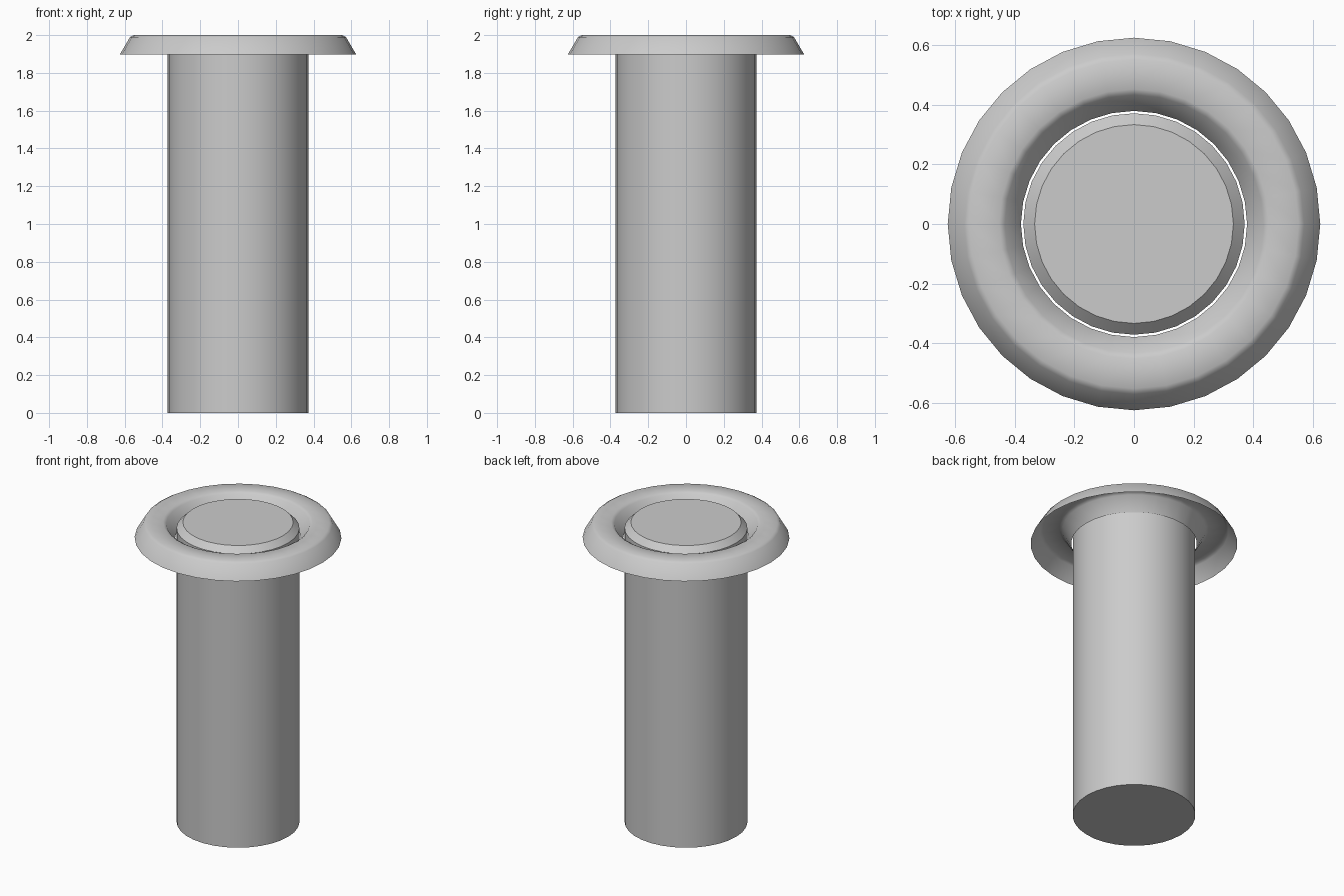
import bpy, bmesh, math

if "Cube" in bpy.data.objects:
    bpy.data.objects.remove(bpy.data.objects["Cube"])

SIDES = 32


def lathe(name, profile, sides=SIDES, caps=False):
    """Revolve (radius, z) points around the z axis."""
    bm = bmesh.new()
    rings = []
    for r, z in profile:
        rings.append([bm.verts.new((r * math.cos(2 * math.pi * i / sides),
                                    r * math.sin(2 * math.pi * i / sides), z))
                      for i in range(sides)])
    for a, b in zip(rings, rings[1:]):
        for i in range(sides):
            j = (i + 1) % sides
            bm.faces.new((a[i], a[j], b[j], b[i]))
    if caps:
        bm.faces.new(rings[0][::-1])
        bm.faces.new(rings[-1])
    mesh = bpy.data.meshes.new(name)
    bm.to_mesh(mesh)
    bm.free()
    obj = bpy.data.objects.new(name, mesh)
    bpy.context.collection.objects.link(obj)
    bpy.ops.object.select_all(action='DESELECT')
    obj.select_set(True)
    bpy.context.view_layer.objects.active = obj
    bpy.ops.object.shade_smooth_by_angle(angle=math.radians(35))
    return obj


# Solid pin with a chamfered top edge
lathe("pin", [(0.372, 0), (0.372, 1.962), (0.334, 2.0)], caps=True)

# Hollow collar, open underneath, with softened top edges
lathe("collar", [(0.626, 1.897), (0.572, 1.989), (0.553, 2.0),
                 (0.453, 2.0), (0.434, 1.989), (0.380, 1.897)])
